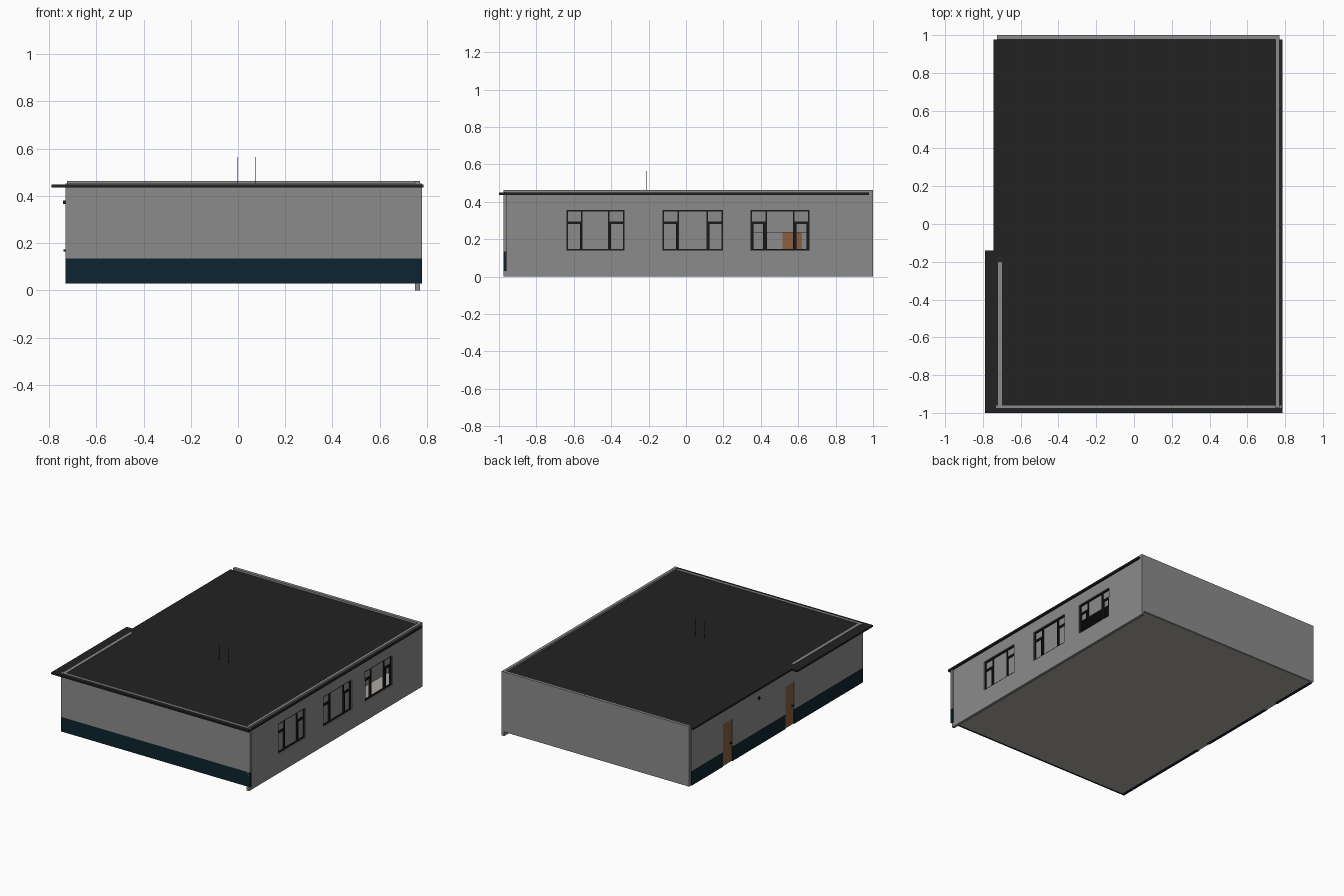
import bpy, bmesh

if "Cube" in bpy.data.objects:
    bpy.data.objects.remove(bpy.data.objects["Cube"])

def mat(name, r, g, b):
    m = bpy.data.materials.new(name)
    m.diffuse_color = (r, g, b, 1)
    m.use_nodes = True
    m.node_tree.nodes["Principled BSDF"].inputs["Base Color"].default_value = m.diffuse_color
    return m

GREY = mat("wall grey", 0.26, 0.26, 0.26)
BLUE = mat("plinth navy", 0.004, 0.017, 0.028)
ROOF = mat("roof black", 0.016, 0.016, 0.016)
FRAME = mat("frame black", 0.010, 0.010, 0.010)
BROWN = mat("door brown", 0.25, 0.115, 0.05)
FLOOR = mat("floor beige", 0.42, 0.39, 0.35)

def make(name, bm, material):
    bmesh.ops.recalc_face_normals(bm, faces=bm.faces)
    me = bpy.data.meshes.new(name)
    bm.to_mesh(me)
    bm.free()
    me.materials.append(material)
    ob = bpy.data.objects.new(name, me)
    bpy.context.collection.objects.link(ob)
    return ob

def boxes(name, material, items):
    """One object made of boxes given as (x0, x1, y0, y1, z0, z1)."""
    bm = bmesh.new()
    for x0, x1, y0, y1, z0, z1 in items:
        vs = bmesh.ops.create_cube(bm, size=1)["verts"]
        for v in vs:
            v.co.x = x0 if v.co.x < 0 else x1
            v.co.y = y0 if v.co.y < 0 else y1
            v.co.z = z0 if v.co.z < 0 else z1
    return make(name, bm, material)

def side_wall(name, material, x0, x1, y0, y1, z0, z1, holes, hz0, hz1):
    """Wall along y with openings (ya, yb) between heights hz0 and hz1."""
    parts, y = [], y0
    for a, b in holes:
        parts.append((x0, x1, y, a, z0, z1))
        if hz0 > z0:
            parts.append((x0, x1, a, b, z0, hz0))
        if hz1 < z1:
            parts.append((x0, x1, a, b, hz1, z1))
        y = b
    parts.append((x0, x1, y, y1, z0, z1))
    return boxes(name, material, parts)

BASE, BAND, TOP, PARAPET = 0.03, 0.135, 0.452, 0.463
DOORS = [(-0.19, -0.09), (0.515, 0.62)]
WINDOWS = [(-0.64, -0.33), (-0.125, 0.197), (0.345, 0.66)]
WZ0, WZ1 = 0.14, 0.355

# Floor slab
boxes("floor", FLOOR, [(-0.725, 0.75, -0.965, 0.98, BASE, 0.036)])

# Front wall with navy lower band
boxes("front_wall", GREY, [(-0.73, 0.78, -0.975, -0.96, BAND, TOP)])
boxes("front_band", BLUE, [(-0.73, 0.78, -0.975, -0.96, BASE, BAND)])

# Back wall rising to a parapet
boxes("back_wall", GREY, [(-0.725, 0.77, 0.978, 1.0, BASE, PARAPET)])

# Right wall with window openings, reaching the ground
side_wall("right_wall", GREY, 0.75, 0.77, -0.975, 1.0, 0, PARAPET, WINDOWS, WZ0, WZ1)

# Left wall: navy band below, grey above, both cut by the doors
side_wall("left_band", BLUE, -0.73, -0.705, -0.96, 0.978, BASE, BAND, DOORS, BASE, BAND)
side_wall("left_wall", GREY, -0.73, -0.705, -0.96, 0.978, BAND, 0.44, DOORS, BAND, 0.335)
boxes("left_wall_cap", GREY, [(-0.72, -0.70, -0.96, -0.2, 0.44, TOP)])

# Roof slab with wider overhang at the front left
bm = bmesh.new()
outline = [(-0.79, -1), (0.785, -1), (0.785, 0.978), (-0.745, 0.978), (-0.745, -0.14), (-0.79, -0.14)]
face = bm.faces.new([bm.verts.new((x, y, 0.436)) for x, y in outline])
ext = bmesh.ops.extrude_face_region(bm, geom=[face])
bmesh.ops.translate(bm, vec=(0, 0, 0.013), verts=[v for v in ext["geom"] if isinstance(v, bmesh.types.BMVert)])
make("roof", bm, ROOF)

# Two thin roof poles
for i, x in enumerate((-0.003, 0.073)):
    boxes(f"roof_pole_{i + 1}", FRAME, [(x - 0.0015, x + 0.0015, -0.2115, -0.2085, 0.445, 0.565)])

# Windows: outer frame, fixed middle light, two casements with top lights
for i, (a, b) in enumerate(WINDOWS):
    t, x0, x1 = 0.008, 0.752, 0.763
    bars = [(x0, x1, a, a + t, WZ0, WZ1), (x0, x1, b - t, b, WZ0, WZ1),
            (x0, x1, a, b, WZ0, WZ0 + t), (x0, x1, a, b, WZ1 - t, WZ1)]
    for ca, cb in ((a, a + 0.083), (b - 0.083, b)):
        inner = cb if ca == a else ca
        bars.append((x0, x1, inner - t / 2, inner + t / 2, WZ0, WZ1))
        bars.append((x0, x1, ca, cb, 0.280, 0.294))
        # casement sash
        bars += [(x0, 0.766, ca + 0.004, ca + 0.015, WZ0 + 0.005, 0.288),
                 (x0, 0.766, cb - 0.015, cb - 0.004, WZ0 + 0.005, 0.288)] if i == 2 else \
                [(x0, 0.766, inner - 0.011 if ca == a else inner, inner if ca == a else inner + 0.011,
                  WZ0 + 0.005, 0.288)]
    boxes(f"window_frame_{i + 1}", FRAME, bars)
    pane_z = 0.236 if i == 2 else WZ0
    boxes(f"window_pane_{i + 1}", GREY, [(0.751, 0.755, a, b, pane_z, WZ1)])

# Doors in the left wall, with dark frames and handles
for i, (a, b) in enumerate(DOORS):
    boxes(f"door_{i + 1}", BROWN, [(-0.726, -0.708, a, b, 0.036, 0.335)])
    boxes(f"door_handle_{i + 1}", FRAME, [(-0.738, -0.726, a + 0.01, a + 0.026, 0.165, 0.172)])

# Small wall lamp under the left eave
boxes("wall_lamp", FRAME, [(-0.742, -0.73, 0.21, 0.225, 0.365, 0.38)])
